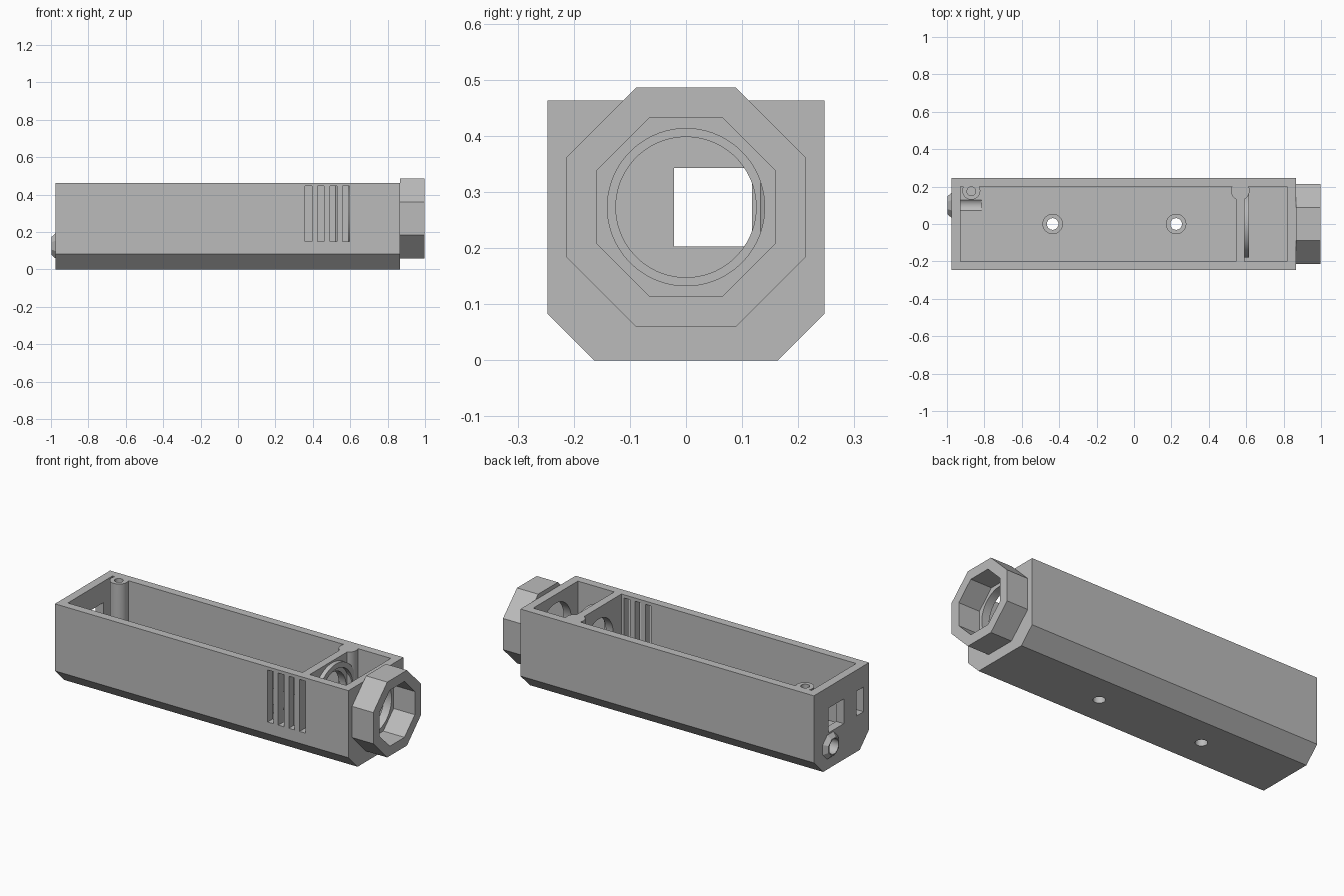
import bpy, math
from mathutils import Matrix

if "Cube" in bpy.data.objects:
    bpy.data.objects.remove(bpy.data.objects["Cube"])

grey = bpy.data.materials.new("plain grey")
grey.use_nodes = True
grey.diffuse_color = (0.5, 0.5, 0.5, 1)
grey.node_tree.nodes["Principled BSDF"].inputs["Base Color"].default_value = (0.5, 0.5, 0.5, 1)

HALF_W, TOP, FLOOR = 0.247, 0.463, 0.095
BACK, FRONT = -0.975, 0.865
INNER = 0.2
AXIS = 0.273          # height of the collar axis
ABOVE = TOP + 0.1


def finish(name, mesh):
    mesh.materials.append(grey)
    obj = bpy.data.objects.new(name, mesh)
    bpy.context.collection.objects.link(obj)
    return obj


def prism(name, outline, x0, x1, end_scale=1, centre=(0, 0)):
    """Extrude a (y, z) outline along x, optionally tapering the far end."""
    n = len(outline)
    cy, cz = centre
    verts = [(x0, cy + y, cz + z) for y, z in outline]
    verts += [(x1, cy + y * end_scale, cz + z * end_scale) for y, z in outline]
    faces = [tuple(reversed(range(n))), tuple(range(n, 2 * n))]
    faces += [(i, (i + 1) % n, (i + 1) % n + n, i + n) for i in range(n)]
    mesh = bpy.data.meshes.new(name)
    mesh.from_pydata(verts, [], faces)
    return finish(name, mesh)


def box(name, x0, x1, y0, y1, z0, z1):
    return prism(name, [(y0, z0), (y1, z0), (y1, z1), (y0, z1)], x0, x1)


def ngon(apothem, sides):
    r = apothem / math.cos(math.pi / sides)
    angles = [(i + 0.5) * 2 * math.pi / sides for i in range(sides)]
    return [(r * math.cos(a), r * math.sin(a)) for a in angles]


def rod(name, r, x0, x1, y, z, sides=64):
    return prism(name, ngon(r, sides), x0, x1, centre=(y, z))


def post(name, r, x, y, z0, z1):
    """Upright cylinder."""
    obj = rod(name, r, z0, z1, 0, 0, 48)
    # cyclic axis swap: x -> z, y -> x, z -> y
    swap = Matrix(((0, 1, 0, x), (0, 0, 1, y), (1, 0, 0, 0), (0, 0, 0, 1)))
    obj.data.transform(swap)
    return obj


def combine(target, tool, operation):
    mod = target.modifiers.new("combine", "BOOLEAN")
    mod.operation = operation
    mod.solver = "EXACT"
    mod.object = tool
    bpy.context.view_layer.objects.active = target
    bpy.ops.object.modifier_apply(modifier=mod.name)
    bpy.data.objects.remove(tool)


def cut(target, *tools):
    for tool in tools:
        combine(target, tool, "DIFFERENCE")


# Chamfered open housing with two compartments and a partition between them
CH = 0.083
housing = prism("housing", [(-HALF_W + CH, 0), (HALF_W - CH, 0), (HALF_W, CH),
                            (HALF_W, TOP), (-HALF_W, TOP), (-HALF_W, CH)], BACK, FRONT)
cut(housing,
    box("main_cavity", -0.927, 0.545, -INNER, INNER, FLOOR, ABOVE),
    box("end_cavity", 0.59, 0.818, -INNER, INNER, FLOOR, ABOVE))

# Screw post in the corner and the thickened end of the partition
for x, r in ((-0.87, 0.048), (0.568, 0.05)):
    combine(housing, post("screw_post", r, x, 0.178, FLOOR - 0.03, TOP), "UNION")
cut(housing, post("screw_hole", 0.023, -0.87, 0.175, 0.25, ABOVE))

# Round openings through partition and end wall
cut(housing,
    rod("partition_hole", 0.125, 0.5, 0.7, 0, AXIS),
    rod("end_hole", 0.14, 0.7, 0.95, 0, AXIS))

# Vent slots in the front side
for x in (0.377, 0.443, 0.51, 0.577):
    cut(housing, box("vent_slot", x - 0.018, x + 0.018, -0.3, -0.195, 0.15, 0.445))

# Counterbored mounting holes in the floor
for x in (-0.435, 0.225):
    cut(housing,
        post("mount_hole", 0.031, x, 0, -0.1, 0.2),
        post("mount_counterbore", 0.052, x, 0, 0.05, 0.2))

# Square and narrow windows and cable bore in the closed end
BORE_Y, BORE_Z, BORE_R = 0.1, 0.126, 0.042
cut(housing,
    box("square_window", -1.05, -0.9, -0.021, 0.118, 0.203, 0.343),
    box("narrow_window", -1.05, -0.9, -0.198, -0.135, 0.203, 0.343),
    rod("cable_bore", BORE_R, -1.05, -0.815, BORE_Y, BORE_Z))

# Tapered cable nub outside the closed end
nub = prism("cable_nub", ngon(0.068, 8), BACK, -0.998, 0.69, (BORE_Y, BORE_Z))
cut(nub, rod("nub_bore", BORE_R, -1.1, -0.9, BORE_Y, BORE_Z))

# Raised ring on the partition
ring = rod("partition_ring", 0.18, 0.59, 0.615, 0, AXIS)
cut(ring, rod("ring_bore", 0.15, 0.5, 0.7, 0, AXIS))

# Octagonal collar on the open end
collar = rod("octagon_collar", 0.2135, FRONT, 0.998, 0, AXIS, 8)
cut(collar, rod("collar_bore", 0.1585, 0.8, 1.1, 0, AXIS, 8))

# Smooth the round walls, keep every real edge sharp
parts = (housing, nub, ring, collar)
bpy.ops.object.select_all(action="DESELECT")
for part in parts:
    part.select_set(True)
bpy.context.view_layer.objects.active = housing
bpy.ops.object.shade_smooth_by_angle(angle=math.radians(25))
